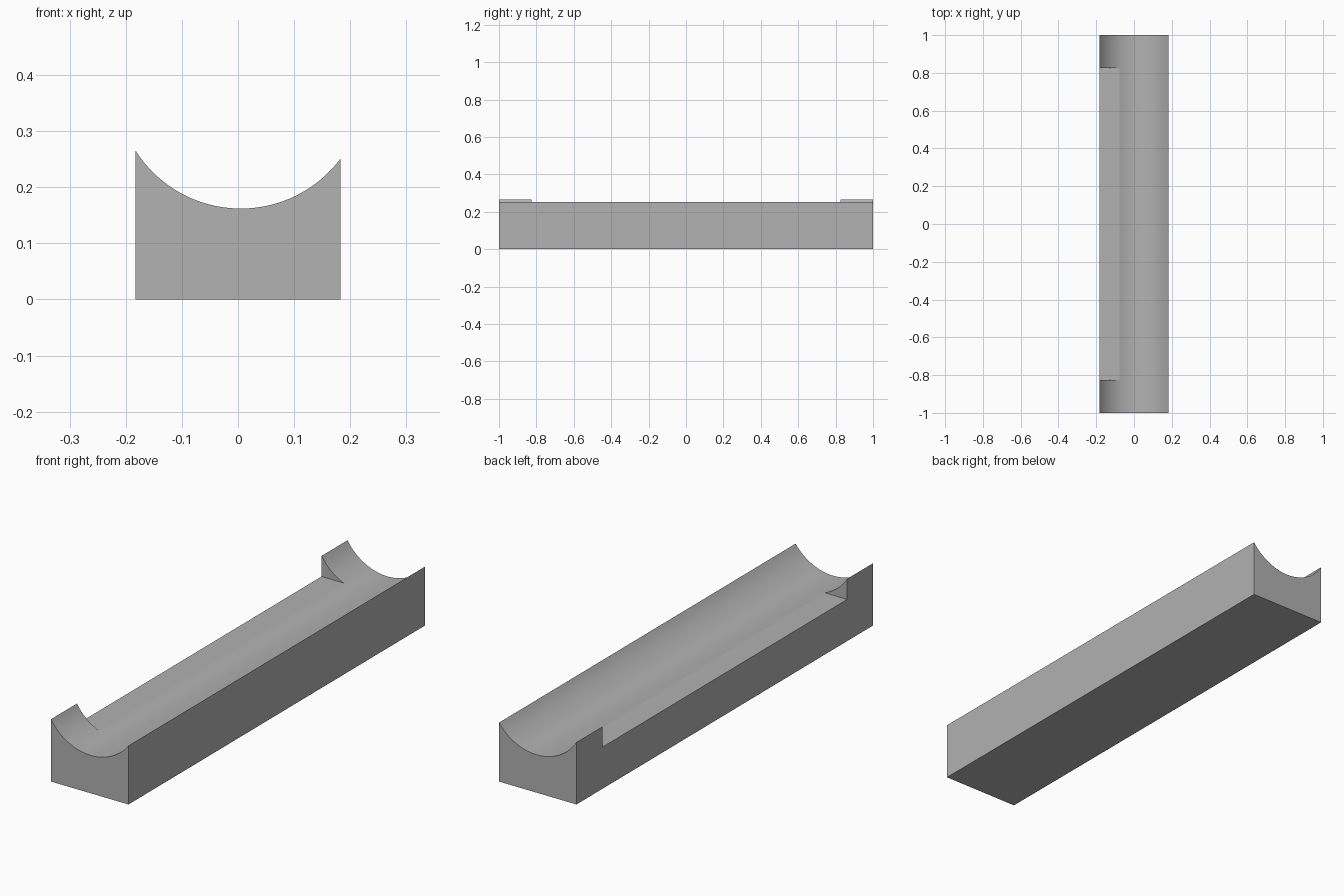
import bpy
import bmesh
import math

old = bpy.data.objects.get("Cube")
if old:
    bpy.data.objects.remove(old, do_unlink=True)

HALF_W, HALF_L = 0.183, 1.0
ARC_X, ARC_BOTTOM, RADIUS = 0.005, 0.162, 0.222   # trough arc
NOTCH_Y, NOTCH_Z = 0.825, 0.178                   # lowered side wall
STEPS = 40

grey = bpy.data.materials.new("light_grey")
grey.use_nodes = True
colour = (0.445, 0.445, 0.445, 1)
grey.diffuse_color = colour
grey.node_tree.nodes["Principled BSDF"].inputs["Base Color"].default_value = colour


def extrude_profile(name, points, half_length):
    """Extrude an (x, z) outline along y, centred on y = 0."""
    bm = bmesh.new()
    face = bm.faces.new([bm.verts.new((x, -half_length, z)) for x, z in points])
    new = bmesh.ops.extrude_face_region(bm, geom=[face])["geom"]
    verts = [v for v in new if isinstance(v, bmesh.types.BMVert)]
    bmesh.ops.translate(bm, verts=verts, vec=(0, 2 * half_length, 0))
    bmesh.ops.recalc_face_normals(bm, faces=bm.faces)
    mesh = bpy.data.meshes.new(name)
    bm.to_mesh(mesh)
    bm.free()
    mesh.materials.append(grey)
    obj = bpy.data.objects.new(name, mesh)
    bpy.context.collection.objects.link(obj)
    return obj


# Block with a round trough along its top
start = math.asin((HALF_W - ARC_X) / RADIUS)
end = math.asin((-HALF_W - ARC_X) / RADIUS)
outline = [(-HALF_W, 0), (HALF_W, 0)]
for i in range(STEPS + 1):
    a = start + (end - start) * i / STEPS
    outline.append((ARC_X + RADIUS * math.sin(a),
                    ARC_BOTTOM + RADIUS * (1 - math.cos(a))))
block = extrude_profile("trough_block", outline, HALF_L)

# Cut the long notch in one side wall, leaving a raised tab at each end
cutter = extrude_profile("notch_cutter", [(-0.3, NOTCH_Z), (0, NOTCH_Z),
                                          (0, 0.4), (-0.3, 0.4)], NOTCH_Y)
cutter.hide_render = True
cut = block.modifiers.new("side_notch", "BOOLEAN")
cut.operation = "DIFFERENCE"
cut.solver = "EXACT"
cut.object = cutter

bpy.ops.object.select_all(action="DESELECT")
block.select_set(True)
bpy.context.view_layer.objects.active = block
bpy.ops.object.modifier_apply(modifier=cut.name)
bpy.data.objects.remove(cutter, do_unlink=True)
bpy.ops.object.shade_smooth_by_angle(angle=math.radians(15))
